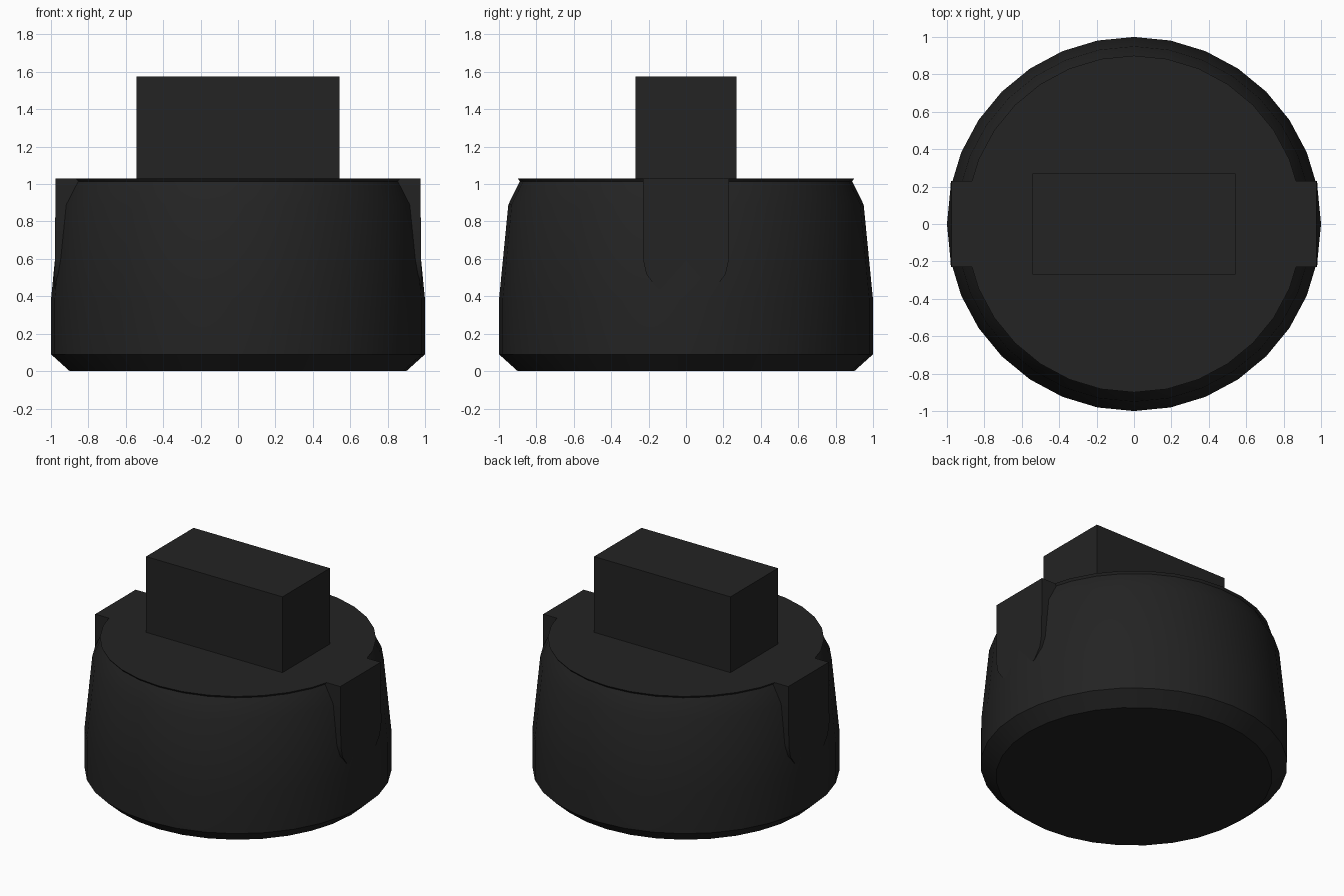
import bpy, bmesh, math

cube = bpy.data.objects.get("Cube")
if cube:
    bpy.data.objects.remove(cube, do_unlink=True)

SIDES = 32
TOP = 1.03

# Single dark plastic colour
plastic = bpy.data.materials.new("black_plastic")
plastic.use_nodes = True
colour = (0.0168, 0.0168, 0.0168, 1)
plastic.diffuse_color = colour
plastic.node_tree.nodes["Principled BSDF"].inputs["Base Color"].default_value = colour


def finish(bm, name, smooth=False):
    bmesh.ops.recalc_face_normals(bm, faces=bm.faces)
    mesh = bpy.data.meshes.new(name)
    bm.to_mesh(mesh)
    bm.free()
    mesh.materials.append(plastic)
    obj = bpy.data.objects.new(name, mesh)
    bpy.context.collection.objects.link(obj)
    if smooth:
        bpy.ops.object.select_all(action='DESELECT')
        obj.select_set(True)
        bpy.context.view_layer.objects.active = obj
        bpy.ops.object.shade_smooth_by_angle(angle=math.radians(30))
    return obj


# Round plug body: profile of (radius, height) turned about z
profile = [(0.9, 0), (1, 0.09), (1, 0.38), (0.95, 0.89), (0.888, 1.015), (0.9, TOP)]
bm = bmesh.new()
rings = []
for r, z in profile:
    angles = [2 * math.pi * i / SIDES for i in range(SIDES)]
    rings.append([bm.verts.new((r * math.cos(a), r * math.sin(a), z)) for a in angles])
for low, high in zip(rings, rings[1:]):
    for i in range(SIDES):
        j = (i + 1) % SIDES
        bm.faces.new((low[i], low[j], high[j], high[i]))
bm.faces.new(rings[0])
bm.faces.new(rings[-1])
finish(bm, "plug_body", True)

# Side lugs: U-shaped slabs with a nearly flat outer face
HALF, STRAIGHT, DROP = 0.23, 0.6, 0.21
outline = [(HALF, TOP)]
for i in range(9):
    a = math.pi * i / 8
    outline.append((HALF * math.cos(a), STRAIGHT - DROP * math.sin(a)))
outline.append((-HALF, TOP))
for side, name in ((1, "left_lug"), (-1, "right_lug")):
    bm = bmesh.new()
    inner = [bm.verts.new((side * 0.8, y, z)) for y, z in outline]
    outer = [bm.verts.new((side * (0.975 + 0.01 * (TOP - z)), y, z)) for y, z in outline]
    bm.faces.new(inner)
    bm.faces.new(outer)
    for i in range(len(outline)):
        j = (i + 1) % len(outline)
        bm.faces.new((inner[i], inner[j], outer[j], outer[i]))
    finish(bm, name, True)

# Rectangular grip block on top
bm = bmesh.new()
bmesh.ops.create_cube(bm, size=1)
bmesh.ops.scale(bm, vec=(1.085, 0.54, 0.555), verts=bm.verts)
bmesh.ops.translate(bm, vec=(0, 0, 1.2975), verts=bm.verts)
finish(bm, "grip_block")
